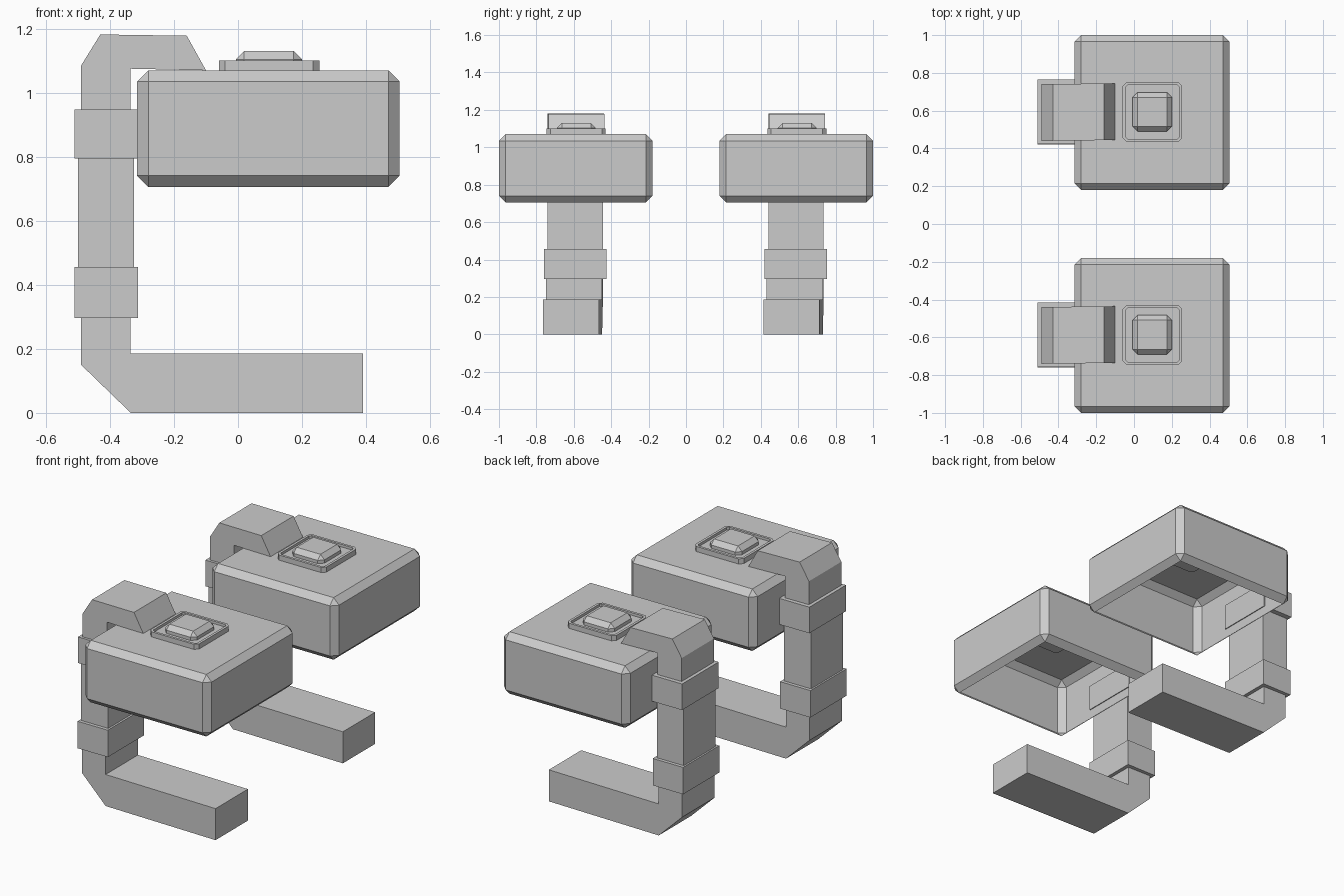
import bpy
import bmesh

cube = bpy.data.objects.get("Cube")
if cube:
    bpy.data.objects.remove(cube, do_unlink=True)

grey = bpy.data.materials.new("plain grey")
grey.use_nodes = True
colour = (0.6, 0.6, 0.6, 1)
grey.diffuse_color = colour
grey.node_tree.nodes["Principled BSDF"].inputs["Base Color"].default_value = colour

SPACING = 1.18  # distance between the two stands


def finish(bm, name, y_shift):
    bmesh.ops.recalc_face_normals(bm, faces=bm.faces)
    mesh = bpy.data.meshes.new(name)
    bm.to_mesh(mesh)
    bm.free()
    mesh.materials.append(grey)
    obj = bpy.data.objects.new(name, mesh)
    obj.location.y = y_shift
    bpy.context.collection.objects.link(obj)
    return obj


def box(x, y, z):
    """Box mesh from its ranges along each axis."""
    bm = bmesh.new()
    bmesh.ops.create_cube(bm, size=1)
    for v in bm.verts:
        v.co = [r[0] if c < 0 else r[1] for r, c in zip((x, y, z), v.co)]
    return bm


def bevel(bm, edges, width):
    bmesh.ops.bevel(bm, geom=list(edges), offset=width, segments=1,
                    affect='EDGES', clamp_overlap=True)


def upright(bm):
    return [e for e in bm.edges if abs(e.verts[0].co.z - e.verts[1].co.z) > 0.01]


def profile(points, y0, y1, skew=0):
    """Side outline extruded along y, with a slight sideways skew along x."""
    bm = bmesh.new()
    face = bm.faces.new([bm.verts.new((x, y0, z)) for x, z in points])
    result = bmesh.ops.extrude_face_region(bm, geom=[face])
    for v in result["geom"]:
        if isinstance(v, bmesh.types.BMVert):
            v.co.y = y1
    for v in bm.verts:
        v.co.y += skew * (v.co.x + 0.49)
    return bm


def build_stand(side, shift):
    # Foot bar with the lower end of the post
    bm = profile([(-0.49, 0.4), (-0.49, 0.15), (-0.335, 0), (0.39, 0),
                  (0.39, 0.185), (-0.335, 0.185), (-0.335, 0.4)],
                 0.435, 0.735, -0.023)
    finish(bm, side + "_foot", shift)

    # Post and its two collars
    finish(box((-0.5, -0.325), (0.44, 0.735), (0.36, 0.88)), side + "_post", shift)
    finish(box((-0.51, -0.313), (0.42, 0.755), (0.297, 0.455)),
           side + "_lower_collar", shift)
    finish(box((-0.51, -0.31), (0.425, 0.765), (0.795, 0.948)),
           side + "_upper_collar", shift)

    # Hooked arm over the top
    bm = profile([(-0.49, 0.86), (-0.335, 0.86), (-0.335, 1.075), (-0.1, 1.07),
                  (-0.16, 1.178), (-0.43, 1.182), (-0.49, 1.085)],
                 0.44, 0.74, 0.012)
    finish(bm, side + "_hook", shift)

    # Hollow head, open underneath
    bm = box((-0.315, 0.505), (0.18, 1.0), (0.706, 1.07))
    bevel(bm, bm.edges, 0.035)
    bm.normal_update()
    under = [f for f in bm.faces if f.normal.z < -0.99]
    bmesh.ops.delete(bm, geom=under, context='FACES')
    finish(bm, side + "_head", shift)

    # Button tray with a raised rim
    bm = box((-0.06, 0.255), (0.435, 0.75), (1.06, 1.1))
    bevel(bm, upright(bm), 0.02)
    bm.normal_update()
    top = [f for f in bm.faces if f.normal.z > 0.99]
    bmesh.ops.inset_region(bm, faces=top, thickness=0.016)
    floor = bmesh.ops.extrude_face_region(bm, geom=top)
    bmesh.ops.delete(bm, geom=top, context='FACES_ONLY')
    for v in floor["geom"]:
        if isinstance(v, bmesh.types.BMVert):
            v.co.z -= 0.015
    finish(bm, side + "_button_tray", shift)

    # Button
    bm = box((-0.007, 0.2), (0.49, 0.697), (1.05, 1.13))
    bevel(bm, bm.edges, 0.026)
    finish(bm, side + "_button", shift)


build_stand("back", 0)
build_stand("front", -SPACING)
